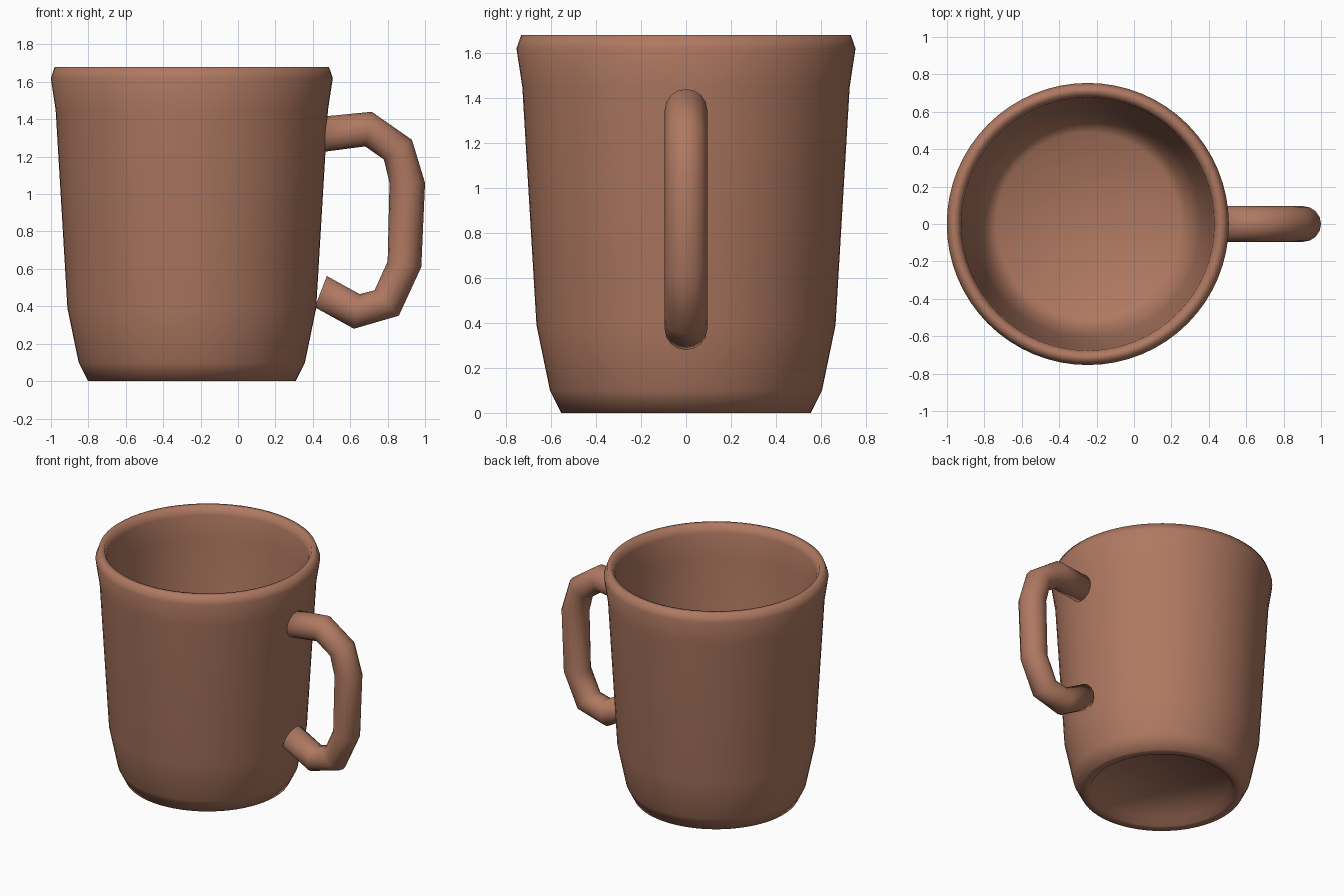
import bpy, bmesh
from math import cos, sin, pi

if "Cube" in bpy.data.objects:
    bpy.data.objects.remove(bpy.data.objects["Cube"])

clay = bpy.data.materials.new("clay")
clay.diffuse_color = (0.43, 0.19, 0.12, 1)
clay.use_nodes = True
clay.node_tree.nodes["Principled BSDF"].inputs["Base Color"].default_value = clay.diffuse_color


def skin_rings(name, rings):
    """Bridge a list of closed rings and close both ends with a flat face."""
    bm = bmesh.new()
    loops = [[bm.verts.new(p) for p in ring] for ring in rings]
    n = len(loops[0])
    for a, b in zip(loops, loops[1:]):
        for i in range(n):
            j = (i + 1) % n
            bm.faces.new((a[i], a[j], b[j], b[i]))
    bm.faces.new(loops[0])
    bm.faces.new(loops[-1])
    bmesh.ops.recalc_face_normals(bm, faces=bm.faces)
    for f in bm.faces:
        f.smooth = True
    mesh = bpy.data.meshes.new(name)
    bm.to_mesh(mesh)
    bm.free()
    mesh.materials.append(clay)
    obj = bpy.data.objects.new(name, mesh)
    bpy.context.collection.objects.link(obj)
    return obj


# Cup: radius and height, from the recessed underside, up the outside,
# over the rim and down to the inside floor
profile = [
    (0.46, 0.05), (0.49, 0.0), (0.555, 0.0), (0.605, 0.10), (0.665, 0.39),
    (0.728, 1.45), (0.754, 1.62), (0.733, 1.68), (0.695, 1.68),
    (0.676, 1.62), (0.665, 1.45), (0.605, 0.39), (0.55, 0.15), (0.49, 0.10),
]
SIDES = 64
cup_x = -0.247
skin_rings("cup", [
    [(cup_x + r * cos(2 * pi * i / SIDES), r * sin(2 * pi * i / SIDES), z)
     for i in range(SIDES)]
    for r, z in profile
])

# Handle: outer and inner (x, z) edge at each mitred bend of a round tube
bends = [
    ((0.46, 1.415), (0.45, 1.225)), ((0.715, 1.44), (0.68, 1.255)),
    ((0.93, 1.29), (0.78, 1.185)), ((1.0, 1.06), (0.81, 1.06)),
    ((0.98, 0.61), (0.80, 0.64)), ((0.86, 0.35), (0.73, 0.485)),
    ((0.62, 0.28), (0.65, 0.465)), ((0.41, 0.395), (0.475, 0.562)),
]
TUBE_SIDES, TUBE_RADIUS = 16, 0.095


def tube_ring(outer, inner):
    (xo, zo), (xi, zi) = outer, inner
    ring = []
    for i in range(TUBE_SIDES):
        a = 2 * pi * i / TUBE_SIDES
        t = (1 + cos(a)) / 2
        ring.append((xi + (xo - xi) * t, TUBE_RADIUS * sin(a), zi + (zo - zi) * t))
    return ring


skin_rings("handle", [tube_ring(o, i) for o, i in bends])
